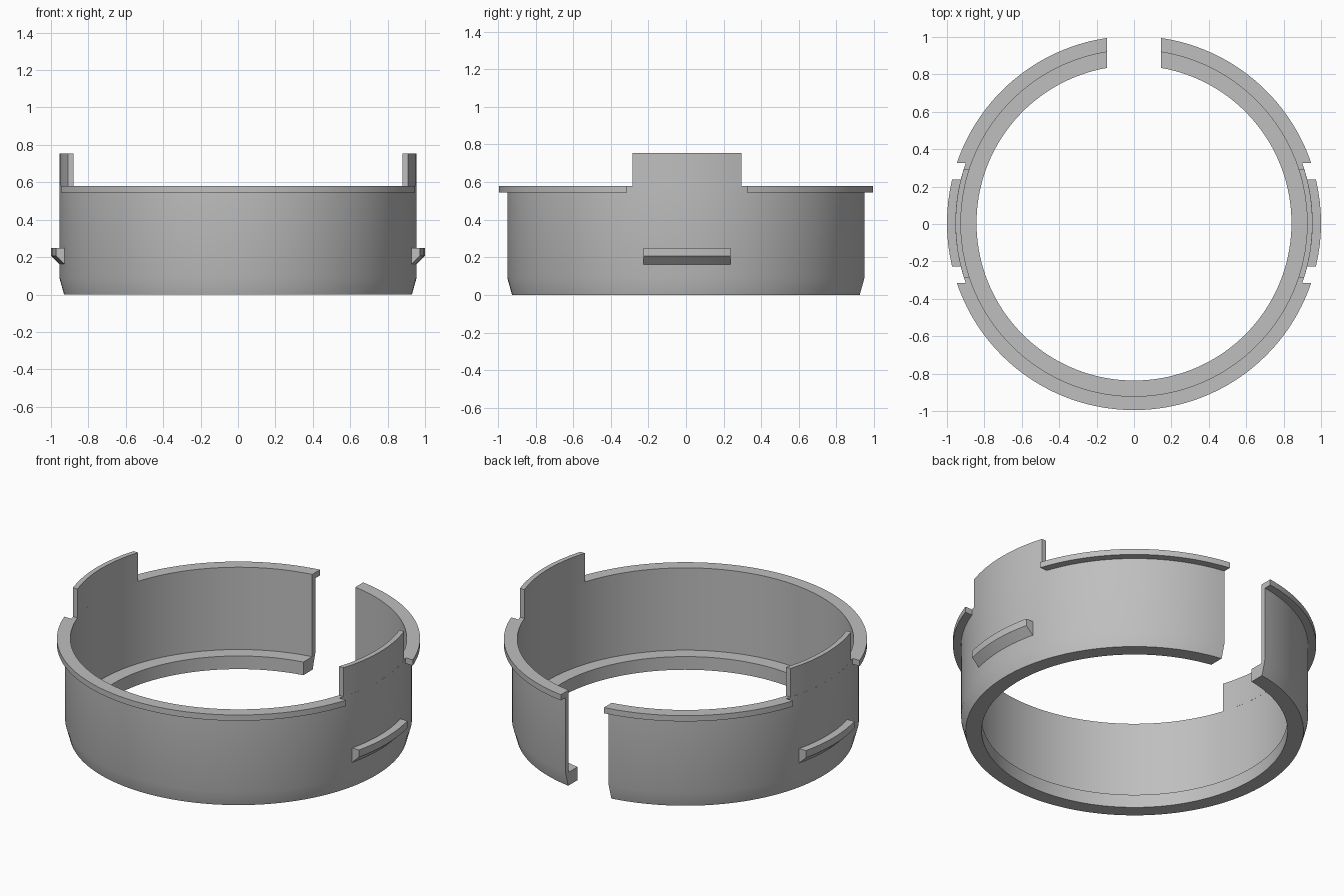
import bpy, bmesh, math

cube = bpy.data.objects.get("Cube")
if cube:
    bpy.data.objects.remove(cube)

CENTRE_Y = 0.005
GAP, TAB, FLANGE_END, CLIP = 0.145, 0.29, 0.32, 0.232   # half widths

grey = bpy.data.materials.new("plain grey")
grey.use_nodes = True
colour = (0.52, 0.52, 0.52, 1)
grey.diffuse_color = colour
grey.node_tree.nodes["Principled BSDF"].inputs["Base Color"].default_value = colour


def sector(name, profile, start, end):
    """Sweep a closed (radius, z) profile round the axis.
    start and end are (degrees, offset): each end is a flat cut
    parallel to that direction, moved inwards by the offset."""
    steps = max(8, round((end[0] - start[0]) / 2.5))
    bm = bmesh.new()
    rings = []
    for i in range(steps + 1):
        ring = []
        for r, z in profile:
            a = math.radians(start[0]) + math.asin(start[1] / r)
            b = math.radians(end[0]) - math.asin(end[1] / r)
            t = a + (b - a) * i / steps
            ring.append(bm.verts.new((r * math.cos(t), CENTRE_Y + r * math.sin(t), z)))
        rings.append(ring)
    n = len(profile)
    for p, q in zip(rings, rings[1:]):
        for j in range(n):
            k = (j + 1) % n
            bm.faces.new((p[j], q[j], q[k], p[k]))
    bm.faces.new(rings[0])
    bm.faces.new(rings[-1][::-1])
    bmesh.ops.recalc_face_normals(bm, faces=bm.faces)
    mesh = bpy.data.meshes.new(name)
    bm.to_mesh(mesh)
    bm.free()
    mesh.materials.append(grey)
    obj = bpy.data.objects.new(name, mesh)
    bpy.context.collection.objects.link(obj)
    bpy.ops.object.select_all(action="DESELECT")
    obj.select_set(True)
    bpy.context.view_layer.objects.active = obj
    bpy.ops.object.shade_smooth_by_angle(angle=math.radians(25))


# Split ring wall with chamfered foot and inner lip
wall = [(0.842, 0), (0.93, 0), (0.955, 0.09), (0.955, 0.58),
        (0.926, 0.58), (0.926, 0.08), (0.842, 0.08)]
sector("ring_wall", wall, (90, GAP), (450, GAP))

# Top flange in three pieces
flange = [(0.95, 0.545), (1, 0.545), (1, 0.58), (0.95, 0.58)]
sector("front_flange", flange, (180, FLANGE_END), (360, FLANGE_END))
sector("back_left_flange", flange, (0, FLANGE_END), (90, GAP))
sector("back_right_flange", flange, (90, GAP), (180, FLANGE_END))

# Raised tab and snap clip on each side
tab = [(0.926, 0.58), (0.955, 0.58), (0.955, 0.755), (0.926, 0.755)]
clip = [(0.95, 0.162), (0.955, 0.162), (1, 0.207), (1, 0.25), (0.95, 0.25)]
for side, angle in (("left", 0), ("right", 180)):
    # the offset is negative because each piece spreads both ways from its axis
    sector(side + "_tab", tab, (angle, -TAB), (angle, -TAB))
    sector(side + "_clip", clip, (angle, -CLIP), (angle, -CLIP))
